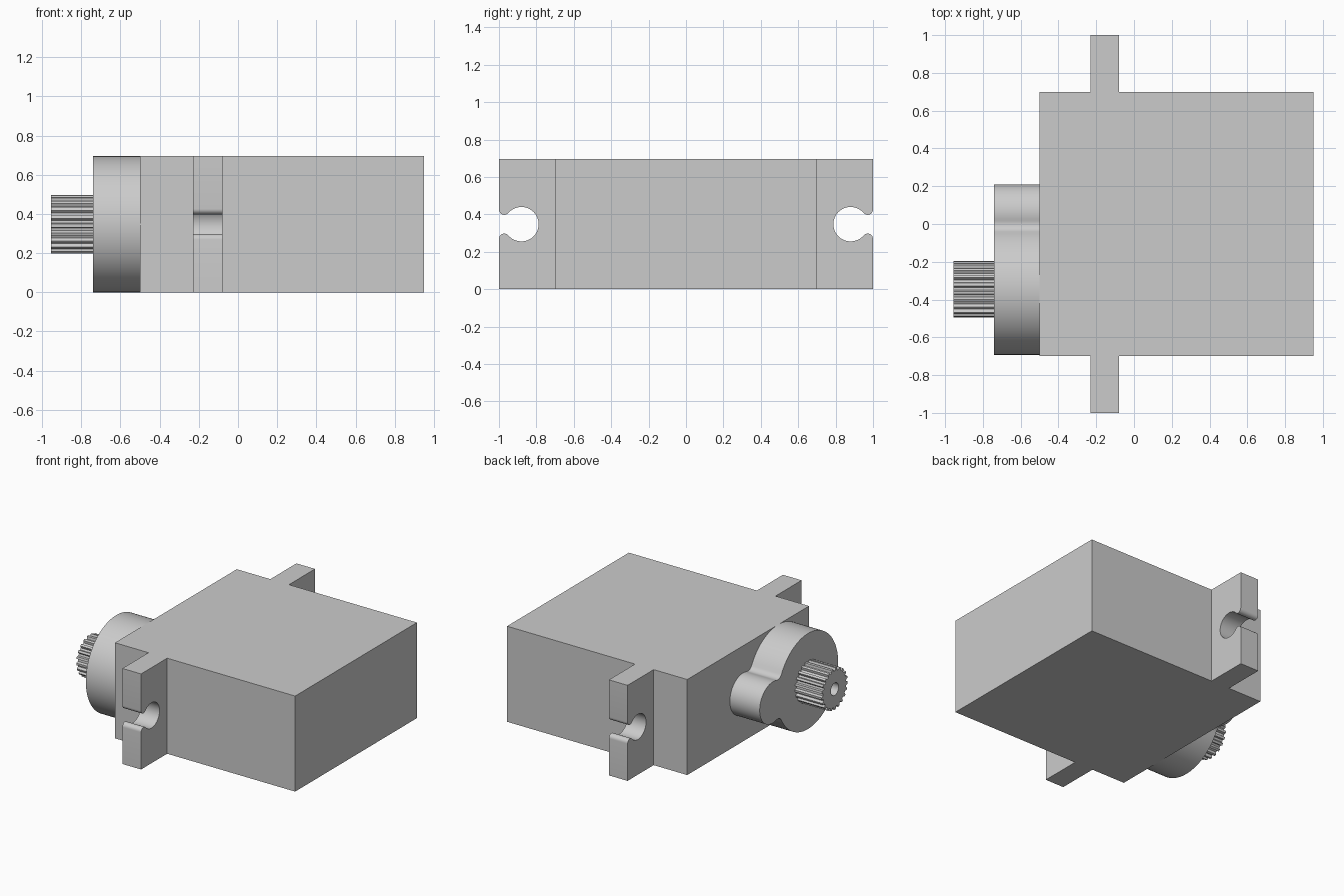
import bpy, bmesh
from math import sin, cos, atan2, pi, sqrt, hypot, radians

if "Cube" in bpy.data.objects:
    bpy.data.objects.remove(bpy.data.objects["Cube"], do_unlink=True)

HEIGHT = 0.695
MID = HEIGHT / 2

grey = bpy.data.materials.new("plain grey")
grey.use_nodes = True
grey.diffuse_color = (0.6, 0.6, 0.6, 1)
grey.node_tree.nodes["Principled BSDF"].inputs["Base Color"].default_value = (0.6, 0.6, 0.6, 1)


def loft(name, rings):
    """Skin a list of equal-length point rings and cap both ends."""
    bm = bmesh.new()
    loops = [[bm.verts.new(p) for p in ring] for ring in rings]
    n = len(loops[0])
    for a, b in zip(loops, loops[1:]):
        for i in range(n):
            j = (i + 1) % n
            bm.faces.new((a[i], a[j], b[j], b[i]))
    bm.faces.new(loops[0])
    bm.faces.new(loops[-1])
    bmesh.ops.recalc_face_normals(bm, faces=bm.faces)
    mesh = bpy.data.meshes.new(name)
    bm.to_mesh(mesh)
    bm.free()
    mesh.materials.append(grey)
    obj = bpy.data.objects.new(name, mesh)
    bpy.context.collection.objects.link(obj)
    bpy.ops.object.select_all(action='DESELECT')
    bpy.context.view_layer.objects.active = obj
    obj.select_set(True)
    bpy.ops.object.shade_smooth_by_angle(angle=radians(30))
    return obj


def ring(profile, x, y=0, side=1):
    """Place a sideways profile at station x, around the centre height."""
    return [(x, y + side * u, MID + w) for u, w in profile]


def prism(name, profile, x0, x1, y=0, side=1):
    return loft(name, [ring(profile, x0, y, side), ring(profile, x1, y, side)])


def arc(cu, cw, r, a0, a1, n):
    return [(cu + r * cos(a0 + (a1 - a0) * i / n), cw + r * sin(a0 + (a1 - a0) * i / n))
            for i in range(n + 1)]


def mirrored(half):
    """Close a half profile by reflecting it across the centre height."""
    return half + [(u, -w) for u, w in reversed(half) if abs(w) > 1e-6]


# Case
prism("case", [(-0.7, -MID), (0.7, -MID), (0.7, MID), (-0.7, MID)], -0.5, 0.95)

# Mounting tabs with an open keyhole and rounded lips
HOLE, LIP = 0.092, 0.0286
lip_u, lip_w = 0.12 - LIP, 0.05 + LIP
toward = atan2(lip_w, lip_u)
tab = [(-0.18, MID), (0.12, MID)]
tab += arc(lip_u, lip_w, LIP, 0, toward - pi, 10)
tab += arc(0, 0, HOLE, toward, pi, 24)[1:]
# The keyhole splits the outline, so its lower half runs back to the outer edge
lower = [(u, -w) for u, w in reversed(tab[2:-1])]
tab = tab + lower + [(0.12, -MID), (-0.18, -MID)]
for name, side in (("front_tab", -1), ("back_tab", 1)):
    prism(name, tab, -0.23, -0.08, side * 0.88, side)

# Gear housing: a large round boss blended into a small lobe
SHAFT_Y = -0.345
BIG, SMALL, FILLET, GAP = MID, 0.15, 0.05, 0.405
fu = ((BIG + FILLET) ** 2 - (SMALL + FILLET) ** 2 + GAP ** 2) / (2 * GAP)
fw = sqrt((BIG + FILLET) ** 2 - fu ** 2)
to_lobe, to_boss = atan2(-fw, GAP - fu), atan2(-fw, -fu)
half = arc(GAP, 0, SMALL, 0, to_lobe + pi, 20)
half += arc(fu, fw, FILLET, to_lobe, to_boss, 8)[1:]
half += arc(0, 0, BIG, to_boss + pi, pi, 40)[1:]
prism("gear_housing", mirrored(half), -0.74, -0.5, SHAFT_Y)

# Splined output shaft with a screw hole in its end
TEETH = 21
teeth, bore = [], []
for i in range(TEETH):
    for step, r in ((0, 0.132), (0.35, 0.132), (0.5, 0.15), (0.85, 0.15)):
        a = 2 * pi * (i + step) / TEETH
        teeth.append((r * cos(a), r * sin(a)))
        bore.append((0.045 * cos(a), 0.045 * sin(a)))
loft("output_shaft", [ring(teeth, -0.74, SHAFT_Y), ring(teeth, -0.955, SHAFT_Y),
                      ring(bore, -0.955, SHAFT_Y), ring(bore, -0.8, SHAFT_Y)])
